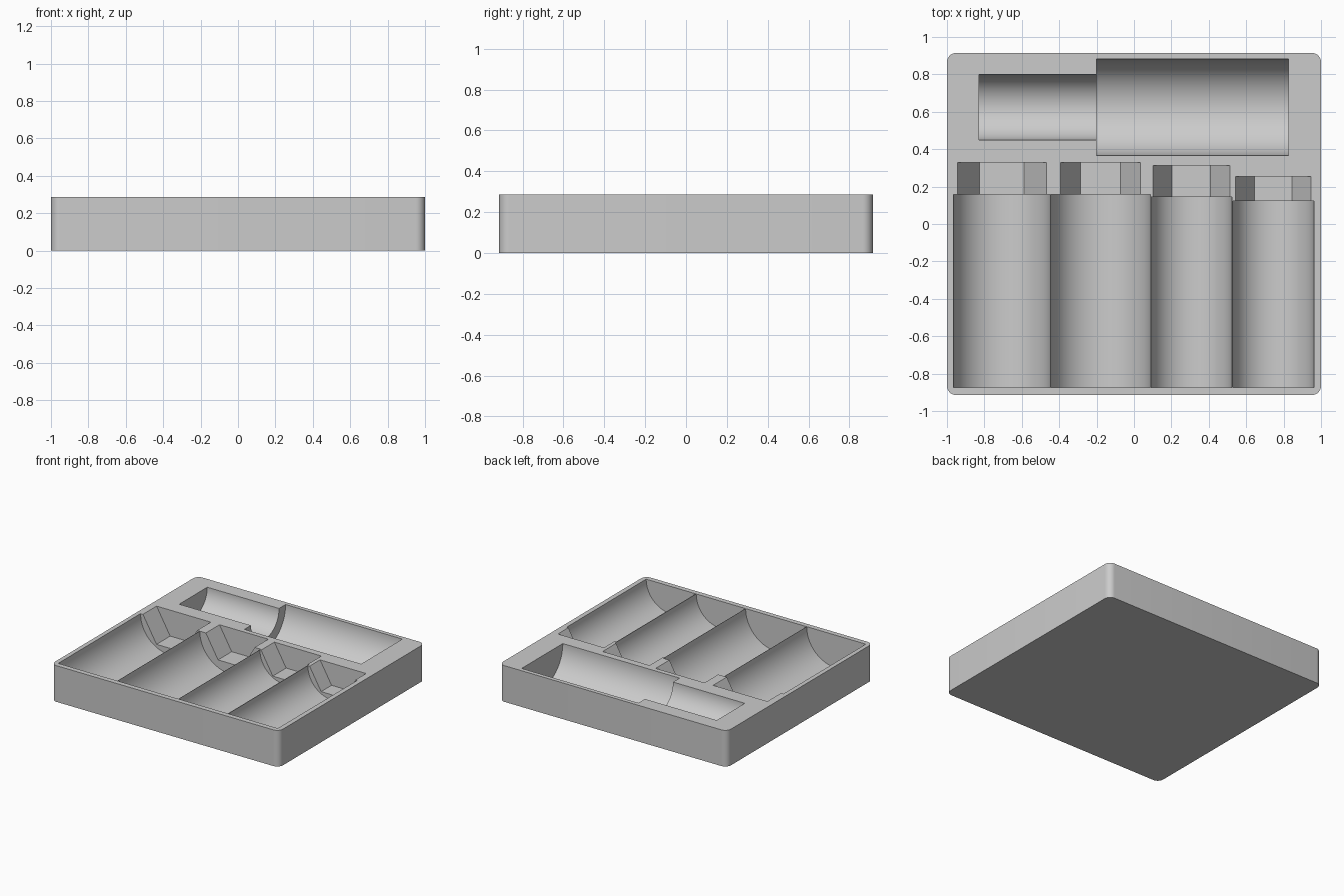
import bpy, bmesh, math
from mathutils import Matrix

old = bpy.data.objects.get("Cube")
if old:
    bpy.data.objects.remove(old, do_unlink=True)

WIDTH, DEPTH, HEIGHT = 2.0, 1.83, 0.287

grey = bpy.data.materials.new("light grey")
grey.use_nodes = True
grey.diffuse_color = (0.6, 0.6, 0.6, 1)
grey.node_tree.nodes["Principled BSDF"].inputs["Base Color"].default_value = (0.6, 0.6, 0.6, 1)


def add_object(name, bm):
    mesh = bpy.data.meshes.new(name)
    bm.to_mesh(mesh)
    bm.free()
    mesh.materials.append(grey)
    obj = bpy.data.objects.new(name, mesh)
    bpy.context.collection.objects.link(obj)
    return obj


def prism(name, axis, radius, sides, cross, start, end):
    """Round or hexagonal cutter lying in the tray's top plane."""
    bm = bmesh.new()
    bmesh.ops.create_cone(bm, cap_ends=True, segments=sides,
                          radius1=radius, radius2=radius, depth=end - start)
    # start with a corner on +x so that corners lie in the top plane
    bmesh.ops.rotate(bm, verts=bm.verts, matrix=Matrix.Rotation(math.pi / 2, 3, "Z"))
    bmesh.ops.rotate(bm, verts=bm.verts, matrix=Matrix.Rotation(math.pi / 2, 3, "X"))
    mid = (start + end) / 2
    if axis == "X":
        bmesh.ops.rotate(bm, verts=bm.verts, matrix=Matrix.Rotation(math.pi / 2, 3, "Z"))
        place = (mid, cross, HEIGHT)
    else:
        place = (cross, mid, HEIGHT)
    bmesh.ops.translate(bm, verts=bm.verts, vec=place)
    obj = add_object(name, bm)
    obj.hide_render = True
    return obj


# Block with rounded upright corners
bm = bmesh.new()
bmesh.ops.create_cube(bm, size=1)
bmesh.ops.scale(bm, verts=bm.verts, vec=(WIDTH, DEPTH, HEIGHT))
bmesh.ops.translate(bm, verts=bm.verts, vec=(0, 0, HEIGHT / 2))
upright = [e for e in bm.edges if abs(e.verts[0].co.z - e.verts[1].co.z) > 0.1]
bmesh.ops.bevel(bm, geom=upright, offset=0.05, segments=8, profile=0.5, affect="EDGES")
tray = add_object("tray", bm)

# Four bottle pockets: centre x, body radius, body end y, hexagon radius, cap end y
cutters = []
pockets = [(-0.706, 0.259, 0.157, 0.238, 0.328),
           (-0.178, 0.267, 0.157, 0.214, 0.328),
           (0.307, 0.216, 0.145, 0.206, 0.312),
           (0.745, 0.217, 0.122, 0.202, 0.253)]
for x, radius, end, hex_radius, cap_end in pockets:
    cutters.append(prism("body_cutter", "Y", radius, 96, x, -0.875, end))
    cutters.append(prism("cap_cutter", "Y", hex_radius, 6, x, -0.4, cap_end))

# Stepped round pocket along the back
cutters.append(prism("wide_cutter", "X", 0.258, 96, 0.624, -0.2, 0.825))
cutters.append(prism("narrow_cutter", "X", 0.176, 96, 0.624, -0.83, 0.3))

# Carve the pockets, then remove the helpers
bpy.context.view_layer.objects.active = tray
for cutter in cutters:
    mod = tray.modifiers.new("carve", "BOOLEAN")
    mod.operation = "DIFFERENCE"
    mod.solver = "EXACT"
    mod.object = cutter
    bpy.ops.object.modifier_apply(modifier=mod.name)
    bpy.data.objects.remove(cutter, do_unlink=True)

bpy.ops.object.select_all(action="DESELECT")
tray.select_set(True)
bpy.ops.object.shade_smooth_by_angle(angle=math.radians(25))
